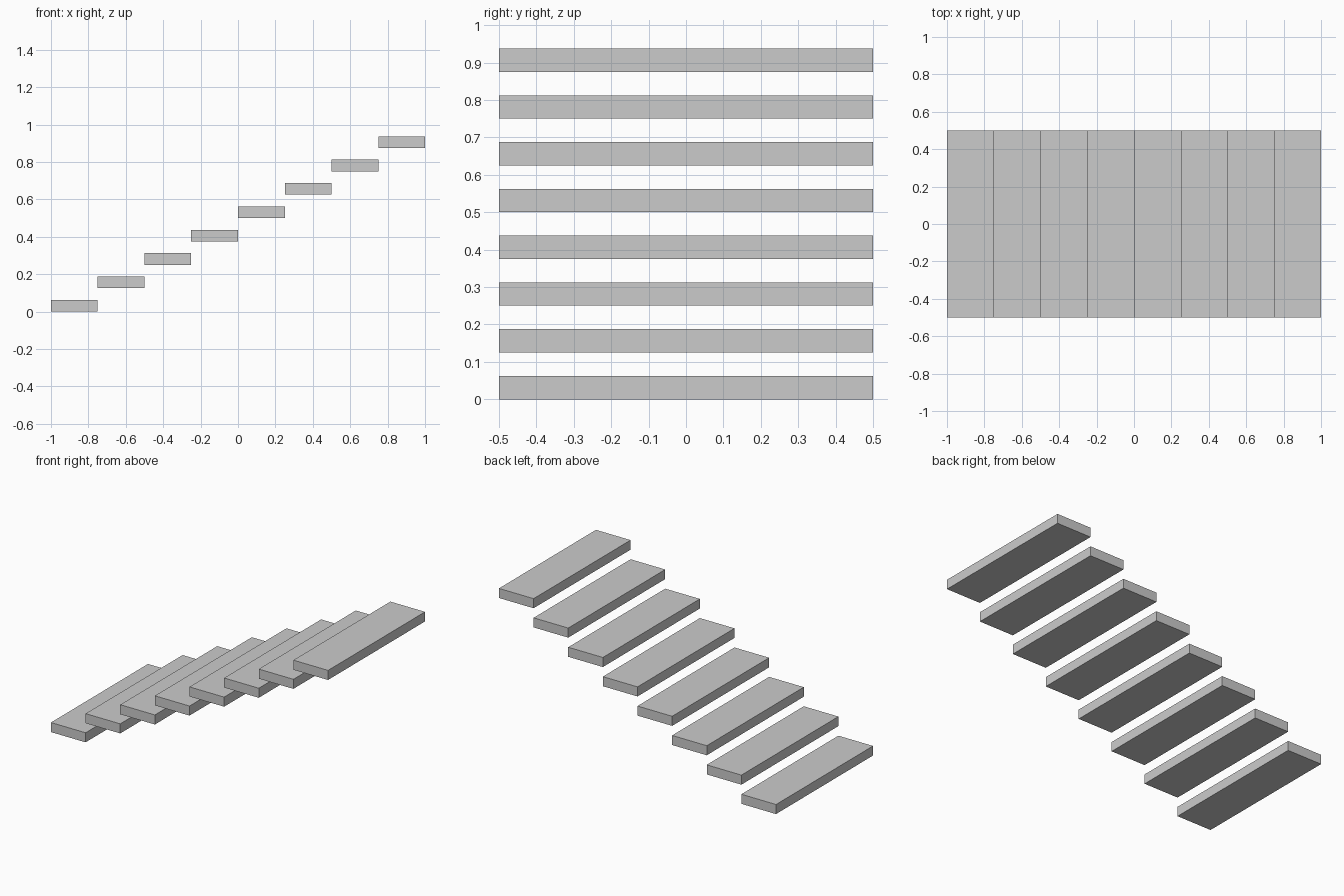
import bpy

if "Cube" in bpy.data.objects:
    bpy.data.objects.remove(bpy.data.objects["Cube"])

STEPS = 8
RUN = 0.25         # tread depth along x
RISE = 0.125       # height between treads
THICKNESS = 0.0625
WIDTH = 1.0


def add_box(name, center, size):
    bpy.ops.mesh.primitive_cube_add(size=1, location=center)
    box = bpy.context.object
    box.name = name
    box.scale = size
    bpy.ops.object.transform_apply(location=False, rotation=False, scale=True)
    return box


# Floating stair treads, rising towards +x
for i in range(STEPS):
    x = -1 + RUN * (i + 0.5)
    z = RISE * i + THICKNESS / 2
    add_box(f"stair_tread_{i + 1}", (x, 0, z), (RUN, WIDTH, THICKNESS))
